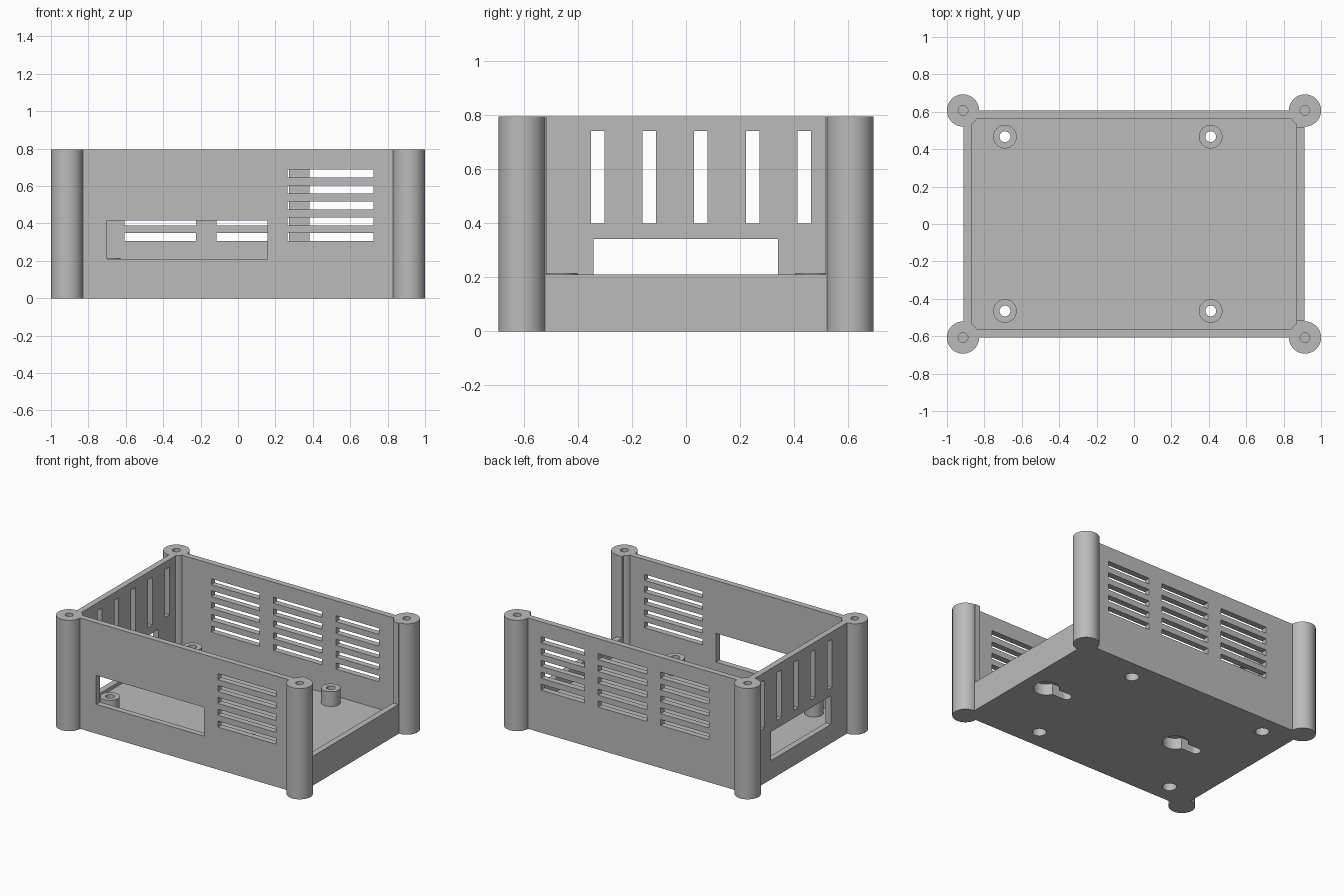
import bpy, bmesh
from math import sin, cos, pi, asin
from mathutils import Matrix

if "Cube" in bpy.data.objects:
    bpy.data.objects.remove(bpy.data.objects["Cube"])

# Main dimensions
X, Y, H = 0.912, 0.607, 0.795      # outer half sizes and height
WALL = 0.043
FLOOR = 0.11
SILL = 0.21                        # top of the low end wall
ROWS = [0.305 + 0.085 * i for i in range(5)]

grey = bpy.data.materials.new("light_grey")
grey.use_nodes = True
grey.diffuse_color = (0.5, 0.5, 0.5, 1)
grey.node_tree.nodes["Principled BSDF"].inputs["Base Color"].default_value = (0.5, 0.5, 0.5, 1)


def add_box(bm, x0, x1, y0, y1, z0, z1):
    m = Matrix.Translation(((x0 + x1) / 2, (y0 + y1) / 2, (z0 + z1) / 2))
    m = m @ Matrix.Diagonal((x1 - x0, y1 - y0, z1 - z0, 1))
    bmesh.ops.create_cube(bm, size=1, matrix=m)


def add_tube(bm, x, y, r, z0, z1, sides=48):
    bmesh.ops.create_cone(bm, cap_ends=True, segments=sides, radius1=r, radius2=r,
                          depth=z1 - z0, matrix=Matrix.Translation((x, y, (z0 + z1) / 2)))


def add_keyhole(bm, x, big, small, length, z0, z1):
    # Round head with a narrow round-ended slot toward -x
    a = asin(small / big)
    n = 32
    pts = [(x + big * cos(t), big * sin(t))
           for t in (-(pi - a) + 2 * (pi - a) * i / n for i in range(n + 1))]
    pts += [(x - length + small * cos(t), small * sin(t))
            for t in (pi / 2 + pi * i / 12 for i in range(13))]
    face = bm.faces.new([bm.verts.new((px, py, z0)) for px, py in pts])
    out = bmesh.ops.extrude_face_region(bm, geom=[face])
    top = [v for v in out["geom"] if isinstance(v, bmesh.types.BMVert)]
    bmesh.ops.translate(bm, verts=top, vec=(0, 0, z1 - z0))
    bmesh.ops.recalc_face_normals(bm, faces=bm.faces)


def make(name, add, items):
    bm = bmesh.new()
    for item in items:
        add(bm, *item)
    mesh = bpy.data.meshes.new(name)
    bm.to_mesh(mesh)
    bm.free()
    mesh.materials.append(grey)
    obj = bpy.data.objects.new(name, mesh)
    bpy.context.collection.objects.link(obj)
    return obj


def finish(obj, cutters):
    # Cut the part, bake the result and keep sharp edges
    for c in cutters:
        mod = obj.modifiers.new("cut", "BOOLEAN")
        mod.operation = "DIFFERENCE"
        mod.solver = "EXACT"
        mod.object = c
    bpy.ops.object.select_all(action="DESELECT")
    bpy.context.view_layer.objects.active = obj
    obj.select_set(True)
    for mod in list(obj.modifiers):
        bpy.ops.object.modifier_apply(modifier=mod.name)
    bpy.ops.object.shade_smooth_by_angle()


corners = [(sx * 0.914, sy * Y) for sx in (-1, 1) for sy in (-1, 1)]
mounts = [(x, y) for x in (-0.69, 0.41) for y in (-0.465, 0.467)]

# Hollow interior and open end above the low wall
cavity = make("cavity_cutter", add_box,
              [(-X + WALL, X - WALL, -Y + WALL, Y - WALL, FLOOR, H + 0.1)])
opening = make("open_end_cutter", add_box,
               [(X - WALL - 0.02, X + 0.1, -0.515, 0.515, SILL, H + 0.1)])

# Ventilation slots and connector windows
slots = []
for z in ROWS:
    slots.append((0.265, 0.725, -Y - 0.05, -Y + 0.1, z, z + 0.043))
    for x0, x1 in ((-0.607, -0.224), (-0.114, 0.272), (0.382, 0.725)):
        slots.append((x0, x1, Y - 0.1, Y + 0.05, z, z + 0.043))
for i in range(5):
    y = -0.352 + 0.191 * i
    slots.append((-X - 0.05, -X + 0.1, y, y + 0.05, 0.398, 0.74))
slots.append((-0.70, 0.157, -Y - 0.05, -Y + 0.1, SILL, 0.417))
slots.append((-X - 0.05, -X + 0.1, -0.342, 0.34, 0.135, 0.341))
vents = make("vent_cutter", add_box, slots)

# Screw holes and hanging keyholes
post_holes = make("post_hole_cutter", add_tube,
                  [(x, y, 0.026, 0.4, H + 0.1, 32) for x, y in corners])
mount_holes = make("mount_hole_cutter", add_tube,
                   [(x, y, 0.029, -0.1, 0.4, 32) for x, y in mounts])
recesses = make("screw_head_cutter", add_tube,
                [(x, y, 0.046, -0.1, 0.06, 32) for x, y in mounts])
keyholes = make("keyhole_cutter", add_keyhole,
                [(x, 0.085, 0.034, 0.17, -0.1, 0.08) for x in (0.74, -0.35)])

# Case body
case = make("case_body", add_box, [(-X, X, -Y, Y, 0, H)])
finish(case, [cavity, opening, vents, post_holes, mount_holes, recesses, keyholes])

# Corner posts
posts = make("corner_posts", add_tube, [(x, y, 0.086, 0, H, 64) for x, y in corners])
finish(posts, [post_holes])

# Board standoffs
standoffs = make("board_standoffs", add_tube,
                 [(x, y, 0.063, FLOOR - 0.01, 0.216) for x, y in mounts])
finish(standoffs, [mount_holes])

for c in (cavity, opening, vents, post_holes, mount_holes, recesses, keyholes):
    bpy.data.objects.remove(c)
